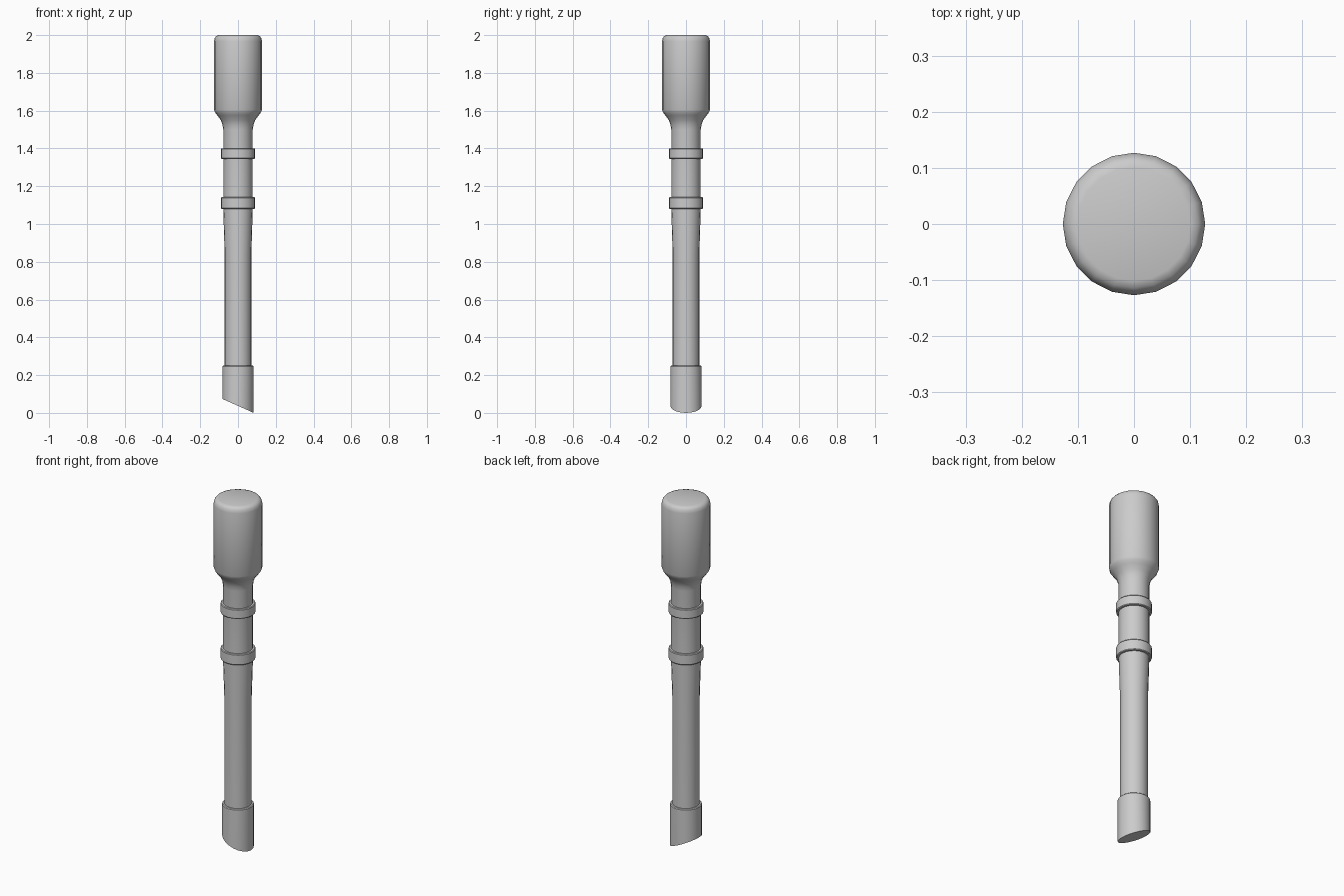
import bpy, bmesh, math

if "Cube" in bpy.data.objects:
    bpy.data.objects.remove(bpy.data.objects["Cube"])

SIDES = 20


def lathe(name, profile, slope=0.0):
    """Revolve (radius, z) points into a capped solid; slope slants the bottom ring along x."""
    bm = bmesh.new()
    rings = []
    for i, (r, z) in enumerate(profile):
        ring = []
        for k in range(SIDES):
            a = 2 * math.pi * k / SIDES
            x, y = r * math.cos(a), r * math.sin(a)
            ring.append(bm.verts.new((x, y, z - slope * x if i == 0 else z)))
        rings.append(ring)
    for low, high in zip(rings, rings[1:]):
        for k in range(SIDES):
            n = (k + 1) % SIDES
            bm.faces.new((low[k], low[n], high[n], high[k]))
    bm.faces.new(rings[0][::-1])
    bm.faces.new(rings[-1])
    mesh = bpy.data.meshes.new(name)
    bm.to_mesh(mesh)
    bm.free()
    obj = bpy.data.objects.new(name, mesh)
    bpy.context.collection.objects.link(obj)
    bpy.ops.object.select_all(action='DESELECT')
    obj.select_set(True)
    bpy.context.view_layer.objects.active = obj
    bpy.ops.object.shade_smooth_by_angle(angle=math.radians(35))
    return obj


# Slanted end sleeve
lathe("end_sleeve", [(0.083, 0.037), (0.083, 0.246), (0.079, 0.25)], slope=0.037 / 0.083)

# Lower tube, widening towards the rings
lathe("lower_tube", [(0.071, 0.22), (0.071, 0.85), (0.078, 1.08), (0.078, 1.11)])

# Handle: neck, flare and rounded head in one turned piece
lathe("neck_and_head", [
    (0.078, 1.10), (0.078, 1.50), (0.082, 1.525), (0.091, 1.55),
    (0.110, 1.575), (0.121, 1.59), (0.127, 1.605), (0.127, 1.968),
    (0.123, 1.985), (0.114, 1.996), (0.101, 2.0)])

# Two collar rings with slightly eased edges
for name, z0, z1 in (("lower_ring", 1.08, 1.142), ("upper_ring", 1.345, 1.40)):
    lathe(name, [(0.088, z0), (0.091, z0 + 0.004), (0.091, z1 - 0.004), (0.088, z1)])
